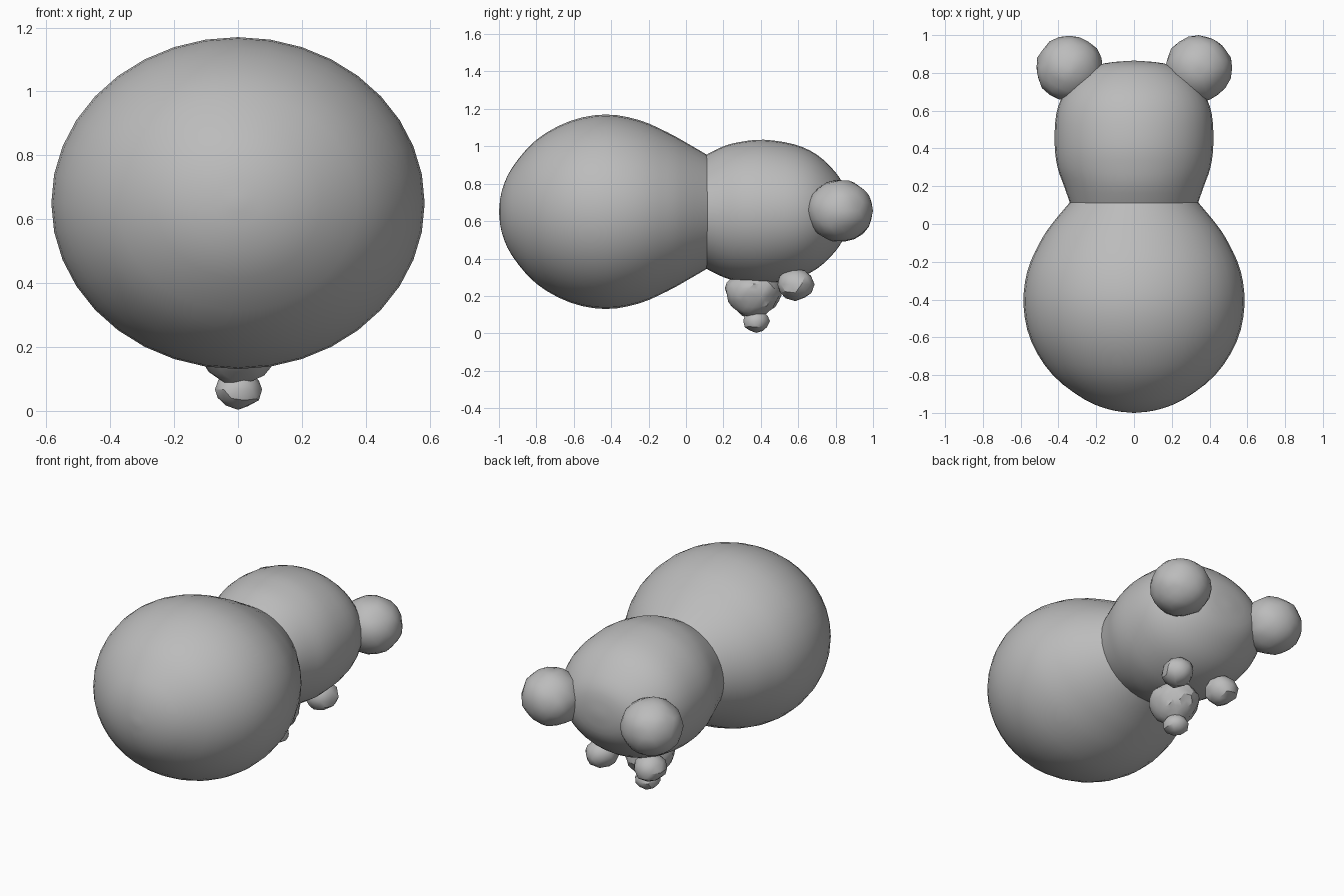
import bpy, bmesh, math, random
from mathutils import Vector

if "Cube" in bpy.data.objects:
    bpy.data.objects.remove(bpy.data.objects["Cube"])

random.seed(4)
grey = bpy.data.materials.new("plain_grey")
grey.diffuse_color = (0.5, 0.5, 0.5, 1)
grey.use_nodes = True
grey.node_tree.nodes["Principled BSDF"].inputs["Base Color"].default_value = grey.diffuse_color
CZ = 0.65  # height of the body axis


def finish(name, bm, angle):
    bmesh.ops.recalc_face_normals(bm, faces=bm.faces)
    me = bpy.data.meshes.new(name)
    bm.to_mesh(me)
    bm.free()
    ob = bpy.data.objects.new(name, me)
    bpy.context.collection.objects.link(ob)
    me.materials.append(grey)
    bpy.ops.object.select_all(action='DESELECT')
    ob.select_set(True)
    bpy.context.view_layer.objects.active = ob
    bpy.ops.object.shade_smooth_by_angle(angle=math.radians(angle))
    return ob


def smooth_profile(pts, steps=3):
    """Catmull-Rom interpolation through (y, half width, half height)."""
    p = [Vector(q) for q in pts]
    out = []
    for i in range(len(p) - 1):
        a, b, c, d = p[max(i - 1, 0)], p[i], p[i + 1], p[min(i + 2, len(p) - 1)]
        for k in range(steps):
            t = k / steps
            out.append(0.5 * (2 * b + (c - a) * t + (2 * a - 5 * b + 4 * c - d) * t * t
                              + (3 * b - a - 3 * c + d) * t ** 3))
    return out + [p[-1]]


def loft(name, pts, n=36):
    """Elliptical rings along y; a zero-size ring closes to a point."""
    bm = bmesh.new()
    rings = []
    for y, rx, rz in smooth_profile(pts):
        rings.append([bm.verts.new((rx * math.cos(2 * math.pi * i / n), y,
                                    CZ + rz * math.sin(2 * math.pi * i / n))) for i in range(n)])
    for a, b in zip(rings, rings[1:]):
        for i in range(n):
            j = (i + 1) % n
            bm.faces.new((a[i], a[j], b[j], b[i]))
    bmesh.ops.remove_doubles(bm, verts=bm.verts, dist=0.0005)
    return finish(name, bm, 40)


def blob(name, centre, radii, jitter, subdiv=3, taper=0.0):
    """Slightly crumpled ball; taper narrows it towards the bottom."""
    bm = bmesh.new()
    bmesh.ops.create_icosphere(bm, subdivisions=subdiv, radius=1)
    for v in bm.verts:
        k = 1 + random.uniform(-jitter, jitter)
        w = 1 + taper * v.co.z
        v.co = Vector((v.co.x * radii[0] * w, v.co.y * radii[1] * w, v.co.z * radii[2])) * k + Vector(centre)
    return finish(name, bm, 30)


# Large round body, narrowing to the neck
loft("body", [(-1.0, 0, 0), (-0.985, 0.12, 0.11), (-0.93, 0.26, 0.235), (-0.8, 0.43, 0.385),
              (-0.62, 0.545, 0.485), (-0.43, 0.585, 0.52), (-0.25, 0.565, 0.49),
              (-0.1, 0.50, 0.425), (0.0, 0.435, 0.37), (0.12, 0.335, 0.30)])

# Head, widening from the neck to a blunt crown
loft("head", [(0.10, 0.335, 0.30), (0.2, 0.37, 0.35), (0.3, 0.405, 0.375), (0.42, 0.42, 0.385),
              (0.58, 0.412, 0.36), (0.7, 0.365, 0.305), (0.8, 0.27, 0.21),
              (0.85, 0.16, 0.12), (0.865, 0, 0)])

# Ears and eyes on both sides
for side, label in ((-1, "left"), (1, "right")):
    blob(label + "_ear", (side * 0.342, 0.825, 0.655), (0.176, 0.174, 0.166), 0.025)
    blob(label + "_eye", (side * 0.165, 0.585, 0.262), (0.094, 0.1, 0.085), 0.06, 2)

# Muzzle tapering down to the nose
blob("muzzle", (0, 0.36, 0.205), (0.137, 0.145, 0.125), 0.05, 3, 0.2)
blob("nose", (0, 0.375, 0.066), (0.075, 0.072, 0.062), 0.06, 2)
